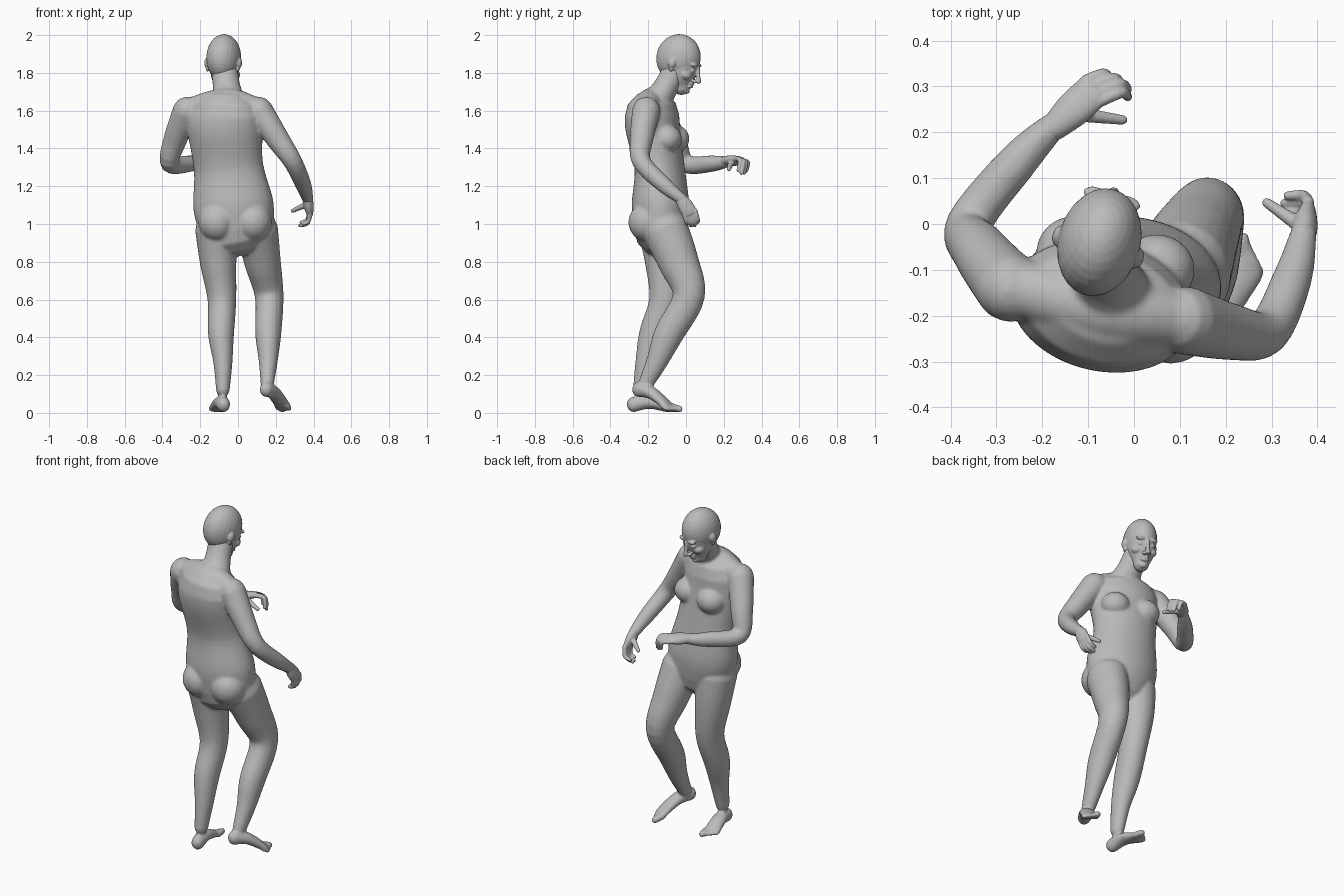
import bpy, bmesh, math
from mathutils import Vector, Matrix

cube = bpy.data.objects.get("Cube")
if cube:
    bpy.data.objects.remove(cube, do_unlink=True)

skin = bpy.data.materials.new("plain_grey")
skin.use_nodes = True
grey = (0.5, 0.5, 0.5, 1)
skin.diffuse_color = grey
skin.node_tree.nodes["Principled BSDF"].inputs["Base Color"].default_value = grey


def spline(before, start, end, after, t):
    """Smooth curve from start to end, with slopes taken from the neighbours."""
    slope_in, slope_out = (end - before) / 2, (after - start) / 2
    ease = t * t * (3 - 2 * t)
    return (start.lerp(end, ease) + slope_in * t * (1 - t) ** 2
            - slope_out * t * t * (1 - t))


def tube(bm, spine, widths, flat=(1, 1), across=(1, 0, 0), across_end=None, sides=24):
    """Closed round-ended tube; flat is depth over width at its start and end."""
    keys = [Vector((*point, width)) for point, width in zip(spine, widths)]
    padded = [keys[0]] + keys + [keys[-1]]
    steps = 5
    sections = [spline(*padded[i:i + 4], k / steps)
                for i in range(len(keys) - 1) for k in range(steps)]
    sections.append(keys[-1])
    last = len(sections) - 1
    first_side, last_side = Vector(across), Vector(across_end or across)
    frames = []
    for i, section in enumerate(sections):
        ahead, behind = sections[min(i + 1, last)], sections[max(i - 1, 0)]
        along = (ahead.xyz - behind.xyz).normalized()
        side = first_side.lerp(last_side, i / last)
        side = (side - along * side.dot(along)).normalized()
        ratio = flat[0] + (flat[1] - flat[0]) * i / last
        width = section[3]
        frames.append((section.xyz, along, side * width, along.cross(side) * width * ratio))

    def dome(frame, sign):
        centre, along, side, depth = frame
        height = sign * min(side.length, depth.length)
        return [(centre + along * height * math.sin(a), along,
                 side * math.cos(a), depth * math.cos(a)) for a in (0.5, 1.0, 1.4)]

    frames = dome(frames[0], -1)[::-1] + frames + dome(frames[-1], 1)
    turns = [math.tau * k / sides for k in range(sides)]
    rings = [[bm.verts.new(centre + side * math.cos(a) + depth * math.sin(a)) for a in turns]
             for centre, along, side, depth in frames]
    for ring, following in zip(rings, rings[1:]):
        for k in range(sides):
            j = (k + 1) % sides
            bm.faces.new((ring[k], ring[j], following[j], following[k]))
    bm.faces.new(rings[0][::-1])
    bm.faces.new(rings[-1])


def ball(bm, centre, radii):
    matrix = Matrix.Translation(centre) @ Matrix.Diagonal((*radii, 1))
    bmesh.ops.create_uvsphere(bm, u_segments=24, v_segments=16, radius=1, matrix=matrix)


def fuse(name, bm, voxel, smoothing):
    """Make one continuous smooth skin from the overlapping volumes."""
    mesh = bpy.data.meshes.new(name)
    bm.to_mesh(mesh)
    bm.free()
    mesh.materials.append(skin)
    obj = bpy.data.objects.new(name, mesh)
    bpy.context.collection.objects.link(obj)
    remesh = obj.modifiers.new("skin", "REMESH")
    remesh.mode = "VOXEL"
    remesh.voxel_size = voxel
    remesh.use_smooth_shade = True
    soften = obj.modifiers.new("soften", "SMOOTH")
    soften.factor = 0.5
    soften.iterations = smoothing


def foot(bm, heel, sole, outward):
    """Wedge from the heel to the ball of the foot, then five toes."""
    heel, sole = Vector(heel), Vector(sole)
    forward = ((sole - heel) * Vector((1, 1, 0))).normalized()
    outer = Vector((forward.y, -forward.x, 0)) * outward
    instep = heel.lerp(sole, 0.45) + Vector((0, 0, 0.02))
    tube(bm, [heel, instep, sole], [0.036, 0.042, 0.048], (1.15, 0.4), outer)
    for i in range(5):
        spread = i / 4
        base = sole + outer * (spread - 0.5) * 0.07 - forward * 0.02 * spread
        tip = base + forward * (0.05 - 0.02 * spread)
        tip.z = 0.02
        radius = 0.019 if i == 0 else 0.015 - 0.004 * spread
        tube(bm, [base, tip], [radius, radius], across=outer, sides=12)


def hand(name, wrist, knuckles, span, reach, curl, thumb_tip):
    """Palm with four bent fingers fanned along span, and a thumb."""
    wrist, knuckles, span = Vector(wrist), Vector(knuckles), Vector(span)
    reach, curl = Vector(reach), Vector(curl)
    bm = bmesh.new()
    middle = wrist.lerp(knuckles, 0.5)
    tube(bm, [wrist, middle, knuckles], [0.03, 0.04, 0.04], (0.9, 0.45), span)
    for i in range(4):
        base = knuckles + span * (i / 3 - 0.5)
        length = (0.95, 1.1, 1, 0.75)[i]
        bend = base + reach * length
        tube(bm, [base, bend, bend + curl * length], [0.0135, 0.0125, 0.01],
             across=span, sides=12)
    tube(bm, [wrist.lerp(knuckles, 0.4), thumb_tip], [0.018, 0.011], across=curl, sides=12)
    fuse(name, bm, 0.004, 3)


# Body: torso, shoulder yoke and neck
bm = bmesh.new()
tube(bm, [(0, -.135, .97), (-.025, -.135, 1.1), (-.05, -.14, 1.3), (-.07, -.175, 1.5),
          (-.07, -.18, 1.57)],
     [.195, .213, .185, .2, .2], (.72, .7), (1, 0, 0), (1, -.27, 0), sides=40)
tube(bm, [(-.27, -.135, 1.6), (-.06, -.185, 1.645), (.11, -.21, 1.6)], [.062, .075, .062],
     across=(0, 1, 0))
tube(bm, [(-.045, -.17, 1.63), (-.058, -.115, 1.71), (-.07, -.065, 1.8)], [.1, .075, .07],
     (.85, .95))

# Chest and seat
for x, y in ((-.13, -.06), (.05, -.1)):
    ball(bm, (x, y, 1.45), (.083, .078, .075))
for x in (-.11, .08):
    ball(bm, (x, -.2, 1.01), (.1, .105, .105))

# Arms: shoulder, upper arm, elbow, forearm, wrist
arm_widths = [.075, .062, .05, .043, .029]
tube(bm, [(-.27, -.14, 1.6), (-.335, -.06, 1.44), (-.36, 0, 1.32), (-.25, .14, 1.32),
          (-.17, .22, 1.33)], arm_widths, across=(0, 0, 1))
tube(bm, [(.11, -.21, 1.6), (.21, -.235, 1.45), (.29, -.235, 1.33), (.345, -.12, 1.21),
          (.37, -.02, 1.13)], arm_widths, across=(0, 1, 0.3))

# Legs: hip, thigh, knee, calf, shin, ankle
leg_widths = [.112, .097, .076, .069, .051, .036]
tube(bm, [(-.115, -.13, .97), (-.105, -.11, .8), (-.085, -.11, .6), (-.09, -.17, .42),
          (-.08, -.21, .27), (-.08, -.24, .12)], leg_widths, (1.1, 1.15))
tube(bm, [(.1, -.11, .97), (.13, -.04, .8), (.165, .015, .62), (.16, -.09, .42),
          (.16, -.15, .28), (.155, -.21, .16)], leg_widths, (1.1, 1.15))
foot(bm, (-.077, -.278, .044), (-.11, -.09, .022), -1)
foot(bm, (.15, -.25, .125), (.24, -.095, .035), 1)
fuse("body", bm, 0.008, 6)

# Head: skull, jaw and nose, built upright
bm = bmesh.new()
ball(bm, (0, -.01, .02), (.09, .119, .126))
tube(bm, [(0, .025, -.01), (0, .04, -.07), (0, .06, -.115)], [.078, .07, .046], (1.1, 1.05))
tube(bm, [(0, .108, .012), (0, .125, -.025), (0, .14, -.055)], [.011, .011, .014], sides=12)
ball(bm, (0, .095, -.126), (.024, .018, .017))
for z in (-.083, -.098):
    ball(bm, (0, .107, z), (.026, .014, .008))

# Nostrils, brows, eyes, cheeks and ears on both sides
for s in (-1, 1):
    ball(bm, (s * .014, .123, -.062), (.012, .013, .01))
    ball(bm, (s * .035, .096, .02), (.03, .017, .011))
    ball(bm, (s * .035, .096, -.012), (.017, .013, .01))
    ball(bm, (s * .045, .07, -.045), (.03, .034, .026))
    ball(bm, (s * .09, -.01, -.01), (.013, .022, .028))
    ball(bm, (s * .084, -.004, -.04), (.01, .013, .016))

# Turn the head and tip it forward
pose = (Matrix.Translation((-.075, -.038, 1.858)) @ Matrix.Rotation(-.28, 4, "Z")
        @ Matrix.Rotation(-.38, 4, "X"))
bmesh.ops.transform(bm, matrix=pose, verts=bm.verts)
fuse("head", bm, 0.0045, 4)

# Hands
hand("right_hand", wrist=(-.175, .21, 1.333), knuckles=(-.09, .29, 1.338),
     span=(-.03, .045, -.015), reach=(.05, .02, -.01), curl=(.015, -.01, -.055),
     thumb_tip=(-.025, .227, 1.29))
hand("left_hand", wrist=(.367, -.03, 1.14), knuckles=(.38, .02, 1.06),
     span=(0, -.055, -.02), reach=(-.012, .015, -.05), curl=(-.035, 0, -.015),
     thumb_tip=(.29, .046, 1.07))
